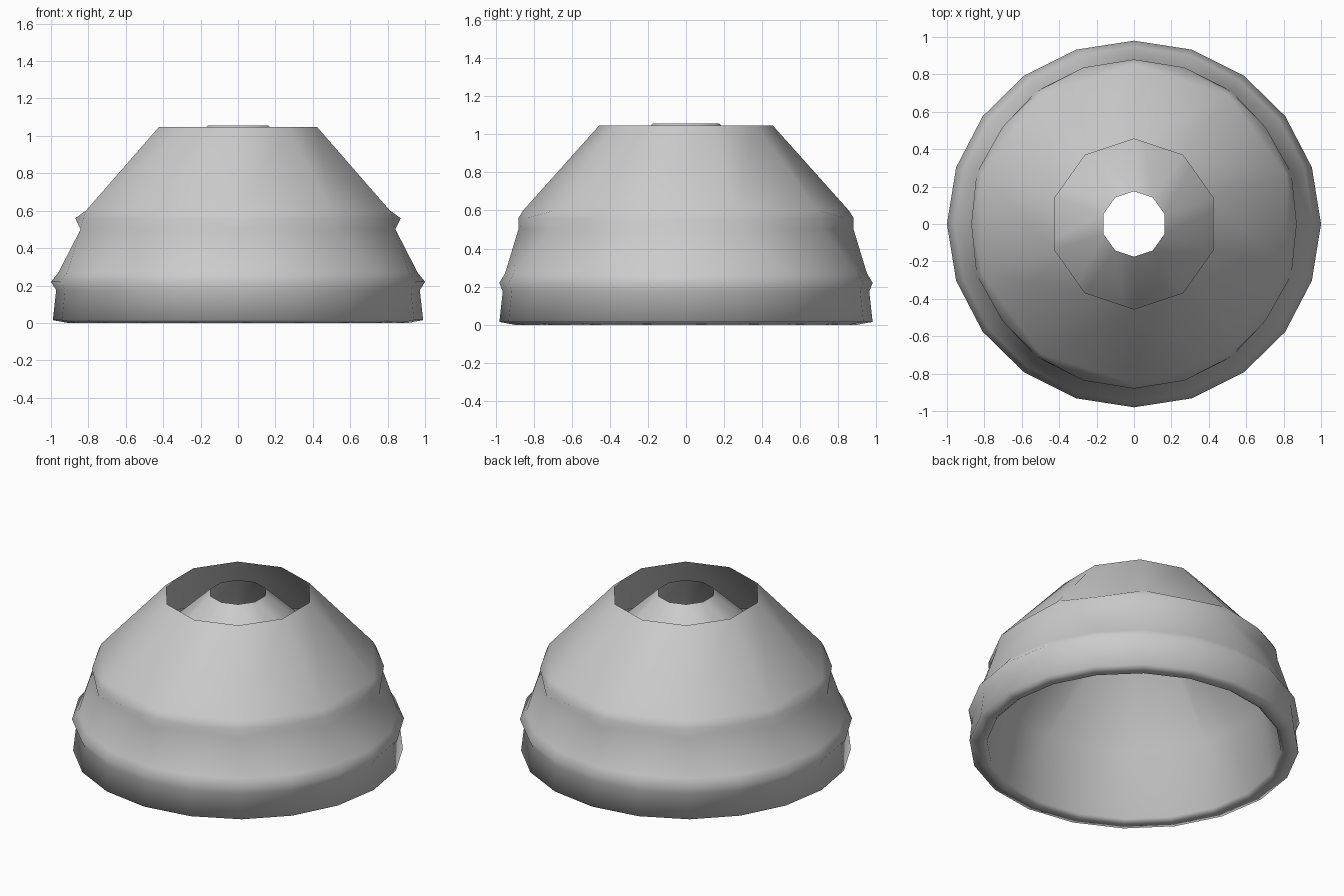
import bpy, bmesh
from math import sin, cos, pi

if "Cube" in bpy.data.objects:
    bpy.data.objects.remove(bpy.data.objects["Cube"])

# Shell profile: sides, radius in x, radius in y, height.
# Runs from the open top, down the outside, under the lip and up the lining.
PROFILE = [
    (10, 0.445, 0.455, 1.047),  # open top edge
    (10, 0.855, 0.855, 0.60),   # foot of the upper cone
    (20, 0.870, 0.880, 0.56),   # upper bead
    (10, 0.885, 0.880, 0.50),
    (20, 0.960, 0.950, 0.27),
    (20, 1.000, 0.980, 0.22),   # lower bead
    (20, 0.972, 0.962, 0.175),
    (20, 0.990, 0.980, 0.015),  # bottom lip
    (20, 0.910, 0.900, 0.00),
    (20, 0.885, 0.875, 0.02),   # lining
    (10, 0.825, 0.825, 0.44),
    (10, 0.171, 0.175, 1.056),  # small centre hole
]


def ring(bm, n, rx, ry, z):
    return [bm.verts.new((rx * sin(2 * pi * i / n), ry * cos(2 * pi * i / n), z))
            for i in range(n)]


def bridge(bm, top, low):
    """Join two rings of equal count, or of 10 and 20 sides."""
    n, m = len(top), len(low)
    faces = []
    if n == m:
        for i in range(n):
            j = (i + 1) % n
            faces.append((top[i], top[j], low[j], low[i]))
    else:
        a, b = (top, low) if n < m else (low, top)
        k = len(a)
        for i in range(k):
            p, q = a[i], a[(i + 1) % k]
            u, v, w = b[2 * i], b[2 * i + 1], b[(2 * i + 2) % (2 * k)]
            for f in ((p, v, u), (p, q, v), (q, w, v)):
                faces.append(f if n < m else f[::-1])
    for f in faces:
        bm.faces.new(f)


# Double-walled shade
bm = bmesh.new()
rings = [ring(bm, *p) for p in PROFILE]
for r0, r1 in zip(rings, rings[1:]):
    bridge(bm, r0, r1)

# Outer wall must face outwards
bm.normal_update()
bm.faces.ensure_lookup_table()
first = bm.faces[0]
if first.normal.dot(first.calc_center_median()) < 0:
    bmesh.ops.reverse_faces(bm, faces=bm.faces[:])
for f in bm.faces:
    f.smooth = True

mesh = bpy.data.meshes.new("lamp_shade")
bm.to_mesh(mesh)
bm.free()
shade = bpy.data.objects.new("lamp_shade", mesh)
bpy.context.collection.objects.link(shade)
